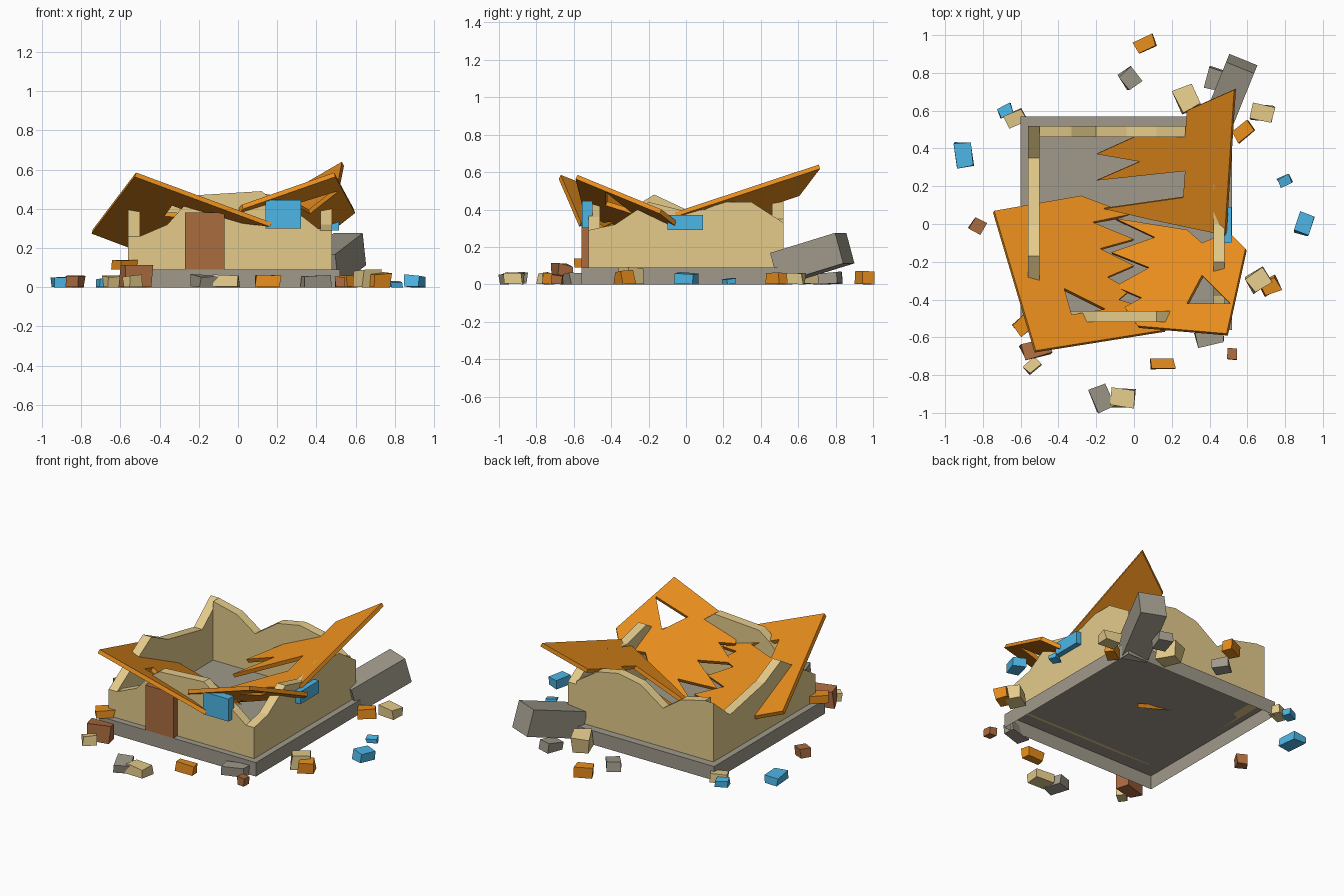
import bpy
import bmesh
import random
from math import radians
from mathutils import Matrix, Vector

random.seed(4)
cube = bpy.data.objects.get("Cube")
if cube:
    bpy.data.objects.remove(cube, do_unlink=True)


def make_material(name, rgb):
    mat = bpy.data.materials.new(name)
    mat.use_nodes = True
    mat.diffuse_color = (*rgb, 1)
    mat.node_tree.nodes["Principled BSDF"].inputs["Base Color"].default_value = (*rgb, 1)
    return mat


ORANGE = make_material("roof orange", (.8, .265, .012))
TAN = make_material("plaster tan", (.78, .6, .26))
GREY = make_material("stone grey", (.35, .32, .255))
BROWN = make_material("door brown", (.41, .15, .05))
BLUE = make_material("window blue", (.075, .47, .79))


def finish(bm, name, mat):
    """Turn a bmesh into a flat-shaded object of one colour."""
    mesh = bpy.data.meshes.new(name)
    bm.to_mesh(mesh)
    bm.free()
    mesh.materials.append(mat)
    obj = bpy.data.objects.new(name, mesh)
    bpy.context.scene.collection.objects.link(obj)
    return obj


def box(name, mat, low, high, open_below=False):
    low, high = Vector(low), Vector(high)
    bm = bmesh.new()
    bmesh.ops.create_cube(bm, size=1)
    bmesh.ops.scale(bm, vec=high - low, verts=bm.verts)
    bmesh.ops.translate(bm, vec=(low + high) / 2, verts=bm.verts)
    if open_below:
        bm.normal_update()
        under = [f for f in bm.faces if f.normal.z < -.5]
        bmesh.ops.delete(bm, geom=under, context="FACES_ONLY")
    return finish(bm, name, mat)


def wall(name, axis, start, top, thickness=.06, base=.09):
    """Broken wall: a ragged top line along x or y, pushed out to its thickness."""
    outline = [(top[0][0], base), *top, (top[-1][0], base)]
    along_x = axis == "x"
    bm = bmesh.new()
    verts = [bm.verts.new((t, start, z) if along_x else (start, t, z)) for t, z in outline]
    face = bm.faces.new(verts)
    grown = bmesh.ops.extrude_face_region(bm, geom=[face])["geom"]
    moved = [g for g in grown if isinstance(g, bmesh.types.BMVert)]
    shift = (0, thickness, 0) if along_x else (thickness, 0, 0)
    bmesh.ops.translate(bm, vec=shift, verts=moved)
    bmesh.ops.recalc_face_normals(bm, faces=bm.faces)
    return finish(bm, name, TAN)


def roof(name, corner, slope, loops):
    """Torn roof sheet: flat outline with holes, tilted through one corner."""
    bm = bmesh.new()
    for loop in loops:
        verts = [bm.verts.new((x, y, 0)) for x, y in loop]
        for a, b in zip(verts, verts[1:] + verts[:1]):
            bm.edges.new((a, b))
    bmesh.ops.triangle_fill(bm, use_beauty=True, edges=bm.edges[:], normal=(0, 0, 1))
    for face in bm.faces:
        face.normal_update()
        if face.normal.z < 0:
            face.normal_flip()
    cx, cy, cz = corner
    for v in bm.verts:
        v.co.z = cz + slope[0] * (v.co.x - cx) + slope[1] * (v.co.y - cy)
    obj = finish(bm, name, ORANGE)
    solid = obj.modifiers.new("thickness", "SOLIDIFY")
    solid.thickness = .025
    solid.offset = -1
    return obj


def chunk(name, mat, x, y, width, depth, turn, height=.06, lift=0):
    """Rubble block with uneven corners, lying slightly tilted."""
    bm = bmesh.new()
    bmesh.ops.create_cube(bm, size=1)
    for v in bm.verts:
        v.co.x *= random.uniform(.8, 1.1)
        v.co.y *= random.uniform(.8, 1.1)
        if v.co.z > 0:
            v.co.z *= random.uniform(.8, 1.15)
    bmesh.ops.scale(bm, vec=(width, depth, height), verts=bm.verts)
    place = (Matrix.Translation((x, y, lift + height / 2))
             @ Matrix.Rotation(radians(turn), 4, "Z")
             @ Matrix.Rotation(radians(random.uniform(-7, 7)), 4, "X"))
    bmesh.ops.transform(bm, matrix=place, verts=bm.verts)
    for v in bm.verts:
        v.co.z = max(v.co.z, lift)
    return finish(bm, name, mat)


# Hollow foundation, door and windows
box("foundation", GREY, (-.6, -.56, 0), (.52, .57, .09), open_below=True)
box("door", BROWN, (-.27, -.56, .09), (-.07, -.5, .38))
box("front_window", BLUE, (.14, -.555, .3), (.32, -.5, .445))
box("side_window", BLUE, (.46, -.1, .29), (.515, .09, .37))

# Broken walls
wall("front_wall", "x", -.52, [(-.5, .26), (-.36, .32), (-.28, .41), (-.2, .47),
                               (.12, .49), (.2, .43), (.33, .36), (.42, .29)])
wall("back_wall", "x", .46, [(-.5, .47), (-.33, .43), (-.2, .34), (-.04, .45),
                             (.12, .48), (.27, .45), (.42, .35)])
wall("left_side_wall", "y", .42, [(-.52, .29), (-.38, .32), (-.2, .44), (0, .39),
                                  (.1, .4), (.2, .44), (.35, .44), (.52, .33)])
wall("right_side_wall", "y", -.56, [(-.52, .26), (-.3, .4), (-.17, .48), (0, .4),
                                    (.35, .33), (.52, .47)])

# Collapsed roof sheets with torn edges
roof("front_roof_right", (-.52, -.67, .585), (-.293, -.479), [
    [(-.74, .07), (-.28, .15), (-.12, .09), (.02, .06), (-.22, .01), (0, -.08),
     (-.18, -.13), (.0, -.22), (-.14, -.28), (-.02, -.35), (-.08, -.4), (.05, -.44),
     (0, -.5), (.17, -.56), (-.52, -.67)],
    [(-.37, -.34), (-.15, -.45), (-.33, -.48)]])
roof("front_roof_left", (.49, -.58, .585), (.308, -.48), [
    [(.02, -.54), (-.05, -.44), (.04, -.39), (-.1, -.33), (.08, -.23), (-.12, -.15),
     (.11, -.07), (-.1, .03), (.28, -.03), (.36, -.1), (.5, -.04), (.59, -.13),
     (.49, -.58)],
    [(.28, -.42), (.36, -.27), (.51, -.42)]])
roof("back_roof", (.53, .71, .64), (.448, .302), [
    [(.53, .71), (.28, .6), (.27, .46), (0, .46), (-.2, .37), (.03, .33), (-.2, .23),
     (.27, .28), (.26, .14), (-.16, .08), (.1, .02), (.48, -.06)]])

# Fallen chimney
chimney = box("fallen_chimney", GREY, (-.08, -.195, -.085), (.08, .195, .085))
chimney.matrix_world = (Matrix.Translation((.5, .675, .14))
                        @ Matrix.Rotation(radians(-22), 4, "Z")
                        @ Matrix.Rotation(radians(16), 4, "X"))

# Scattered rubble: x, y, width, depth, turn and optional height, lift
rubble = {
    ORANGE: [(.06, .95, .11, .07, 25, .075), (-.58, -.53, .11, .08, 40, .05, .09),
             (.15, -.74, .13, .06, 0), (.72, -.33, .1, .08, 25, .07),
             (.58, .49, .12, .07, 35)],
    TAN: [(-.63, .56, .12, .07, 25), (-.54, -.75, .08, .06, 40),
          (-.06, -.92, .12, .1, -5), (.66, -.3, .11, .1, 30, .09),
          (.68, .59, .12, .09, -10), (.28, .66, .11, .13, 25, .1)],
    GREY: [(-.02, .77, .09, .1, 35), (-.17, -.92, .1, .13, 20),
           (.4, -.6, .16, .08, 15), (.43, .77, .09, .11, -15)],
    BROWN: [(-.83, -.01, .07, .07, -30), (-.52, -.66, .16, .09, 15, .105),
            (.52, -.69, .05, .06, 0, .05)],
    BLUE: [(-.68, .6, .08, .06, 25, .04), (-.9, .37, .09, .13, 8, .05),
           (.9, 0, .08, .11, -20), (.8, .23, .07, .05, 25, .03)],
}
for mat, pieces in rubble.items():
    for piece in pieces:
        chunk(mat.name.split()[0] + "_rubble", mat, *piece)
